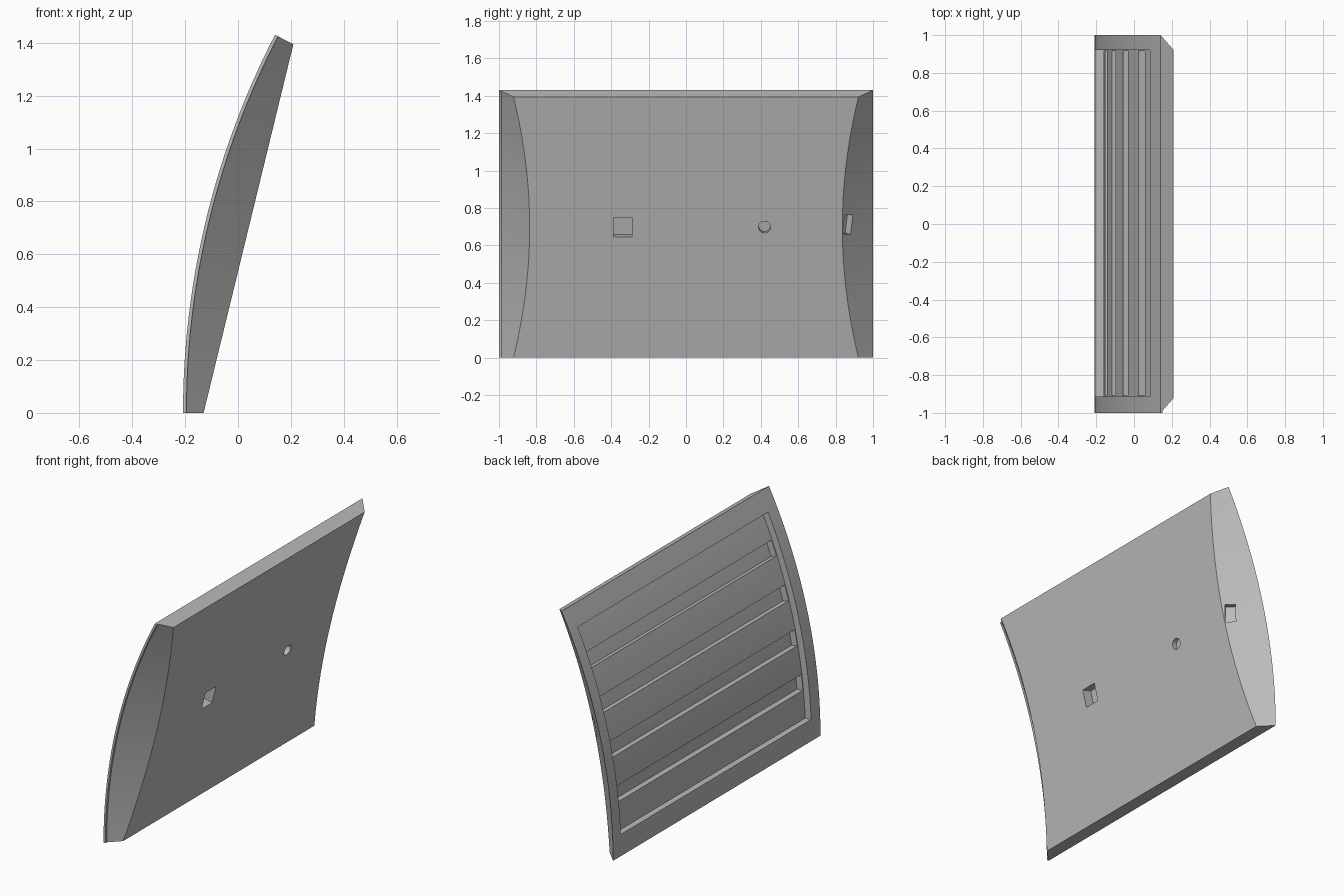
import bpy, bmesh
from math import sin, cos, radians
from mathutils import Matrix, Vector

cube = bpy.data.objects.get("Cube")
if cube:
    bpy.data.objects.remove(cube, do_unlink=True)

R = 3.112            # radius of the convex face
CX = 2.904           # arc centre on x, at z = 0
SWEEP = 27.36        # arc covered by the panel, degrees
EDGE = 0.078         # thickness at the top and bottom edges
STEP = 0.013         # small rim along one end
HALF = SWEEP / 2

grey = bpy.data.materials.new("plain grey")
grey.use_nodes = True
colour = (0.5, 0.5, 0.5, 1)
grey.diffuse_color = colour
grey.node_tree.nodes["Principled BSDF"].inputs["Base Color"].default_value = colour


def add_object(name, bm):
    bmesh.ops.recalc_face_normals(bm, faces=bm.faces)
    mesh = bpy.data.meshes.new(name)
    bm.to_mesh(mesh)
    bm.free()
    mesh.materials.append(grey)
    obj = bpy.data.objects.new(name, mesh)
    bpy.context.collection.objects.link(obj)
    return obj


def arc_loft(name, section, a0, a1, steps):
    """Loft section(angle) -> [(radius, y), ...] along the arc."""
    bm = bmesh.new()
    rings = []
    for i in range(steps + 1):
        deg = a0 + (a1 - a0) * i / steps
        a = radians(deg)
        rings.append([bm.verts.new((CX - r * cos(a), y, r * sin(a)))
                      for r, y in section(deg)])
    for lo, hi in zip(rings, rings[1:]):
        for j in range(len(lo)):
            k = (j + 1) % len(lo)
            bm.faces.new((lo[j], lo[k], hi[k], hi[j]))
    bm.faces.new(rings[0])
    bm.faces.new(rings[-1])
    return add_object(name, bm)


def arc_block(name, r0, r1, a0, a1, y0, y1, steps):
    return arc_loft(name, lambda d: [(r0, y0), (r1, y0), (r1, y1), (r0, y1)],
                    a0, a1, steps)


def flat_radius(deg):
    return (R - EDGE) * cos(radians(HALF)) / cos(radians(deg - HALF))


def panel_section(deg):
    rp = flat_radius(deg)
    y = 1 - (R - rp)
    return [(R, -1), (R - STEP, -1), (R - STEP, -1 + STEP),
            (rp, -y), (rp, y), (R, 1)]


def pocket(name, centre, normal, size, round_hole=False):
    """Cutter centred on a face, its local z along the face normal."""
    bm = bmesh.new()
    if round_hole:
        bmesh.ops.create_cone(bm, cap_ends=True, segments=32, radius1=0.5,
                              radius2=0.5, depth=1)
    else:
        bmesh.ops.create_cube(bm, size=1)
    n = normal.normalized()
    up = (Vector((0, 0, 1)) - n * n.z).normalized()
    side = up.cross(n)
    frame = Matrix((side, up, n)).transposed().to_4x4()
    bm.transform(Matrix.Translation(centre) @ frame @ Matrix.Diagonal((*size, 1)))
    return add_object(name, bm)


# Curved panel with a flat back and sloped ends
panel = arc_loft("panel", panel_section, 0, SWEEP, 48)

# Recess in the convex face, then four long slots in its floor
cutters = [arc_block("recess_cutter", R - 0.04, R + 0.1, 2.4, 25.06, -0.913, 0.922, 40)]
for i in range(4):
    start = 5.55 + 4.94 * i
    cutters.append(arc_block("slot_cutter", R - 0.08, R - 0.02,
                             start, start + 1.75, -0.908, 0.917, 4))

# Pockets in the flat side and in one sloped end
tilt = radians(HALF)
flat_normal = Vector((cos(tilt), 0, -sin(tilt)))


def on_flat(y, z):
    base_x = CX - (R - EDGE)
    return Vector((base_x + z * sin(tilt) / cos(tilt), y, z))


for y in (-0.46, 0.42):
    cutters.append(pocket("round_hole_cutter", on_flat(y, 0.698), flat_normal,
                          (0.064, 0.064, 0.06), True))
cutters.append(pocket("square_hole_cutter", on_flat(-0.338, 0.697), flat_normal,
                      (0.1, 0.108, 0.12)))
end_normal = flat_normal + Vector((0, 1, 0))
end_centre = on_flat(0.865, 0.705) - flat_normal * 0.029
cutters.append(pocket("end_hole_cutter", end_centre, end_normal,
                      (0.06, 0.105, 0.08)))

bpy.context.view_layer.objects.active = panel
panel.select_set(True)
for cutter in cutters:
    cutter.hide_render = True
    mod = panel.modifiers.new("cut", 'BOOLEAN')
    mod.operation = 'DIFFERENCE'
    mod.solver = 'EXACT'
    mod.object = cutter
    bpy.ops.object.modifier_apply(modifier=mod.name)
    bpy.data.objects.remove(cutter, do_unlink=True)

bpy.ops.object.shade_smooth_by_angle(angle=radians(20))
